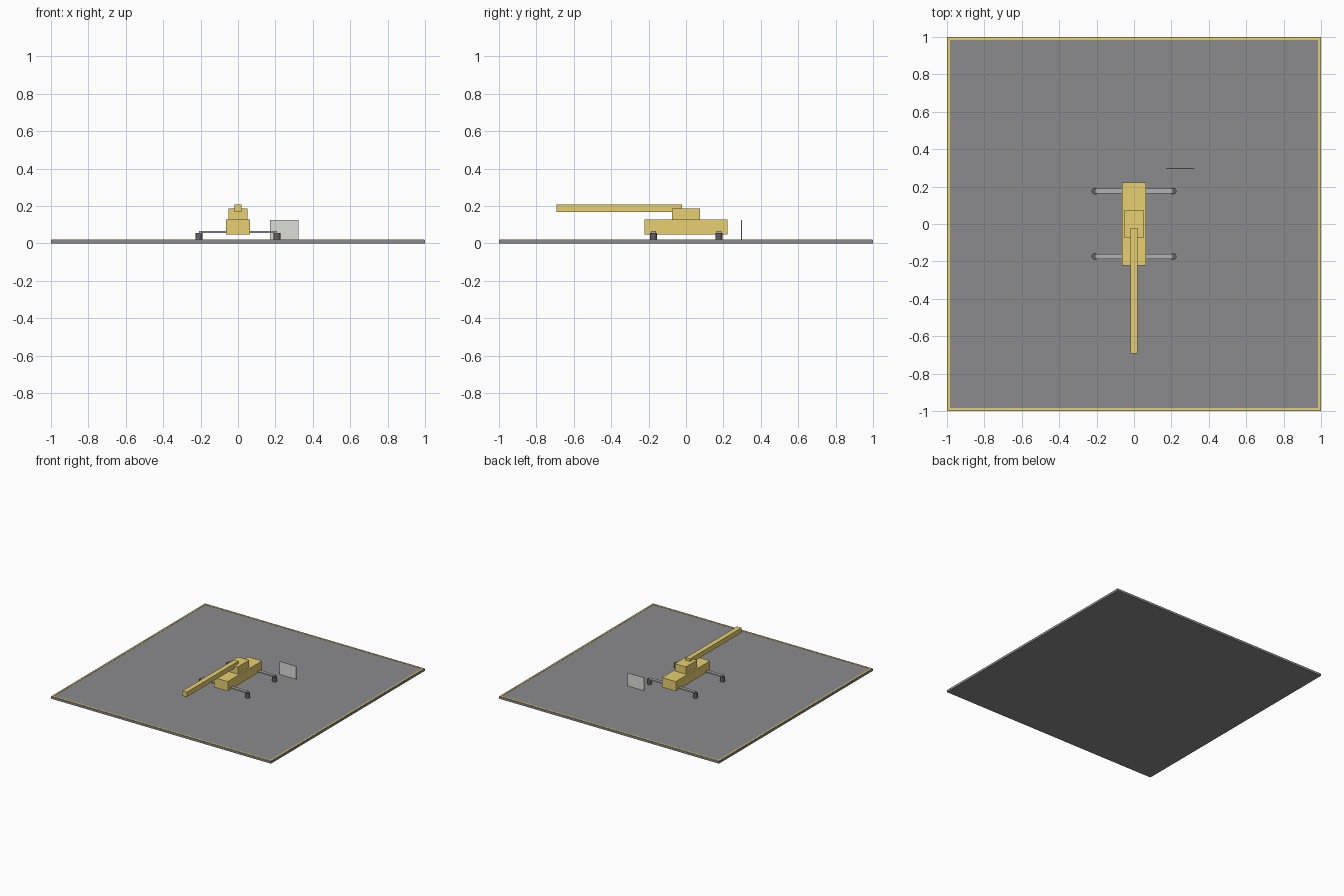
import bpy
from mathutils import Vector

if "Cube" in bpy.data.objects:
    bpy.data.objects.remove(bpy.data.objects["Cube"])


def material(name, rgb):
    m = bpy.data.materials.new(name)
    m.diffuse_color = (*rgb, 1)
    m.use_nodes = True
    m.node_tree.nodes["Principled BSDF"].inputs["Base Color"].default_value = m.diffuse_color
    return m


YELLOW = material("yellow_paint", (0.80, 0.63, 0.16))
ASPHALT = material("asphalt", (0.26, 0.26, 0.27))
STEEL = material("steel", (0.45, 0.45, 0.46))
RUBBER = material("dark_pad", (0.12, 0.12, 0.13))
PANEL = material("panel_white", (0.72, 0.72, 0.68))


def box(name, lo, hi, mat):
    lo, hi = Vector(lo), Vector(hi)
    bpy.ops.mesh.primitive_cube_add(size=1, location=(lo + hi) / 2)
    o = bpy.context.object
    o.name = name
    o.scale = hi - lo
    bpy.ops.object.transform_apply(location=False, rotation=False, scale=True)
    o.data.materials.append(mat)
    return o


# ground pad with a thin painted border
box("ground_pad", (-1, -1, 0), (1, 1, 0.018), ASPHALT)
for s, side in ((-1, "a"), (1, "b")):
    e = sorted((s * 0.984, s * 0.996))
    box("border_x_" + side, (e[0], -0.996, 0.017), (e[1], 0.996, 0.020), YELLOW)
    box("border_y_" + side, (-0.984, e[0], 0.017), (0.984, e[1], 0.020), YELLOW)

# crane: chassis, upper housing and boom
box("chassis", (-0.063, -0.223, 0.048), (0.063, 0.223, 0.127), YELLOW)
box("upper_housing", (-0.05, -0.074, 0.127), (0.05, 0.074, 0.187), YELLOW)
box("boom", (-0.02, -0.693, 0.168), (0.02, -0.022, 0.208), YELLOW)

# outriggers with round feet at both ends
for y, end in ((-0.174, "front"), (0.176, "rear")):
    box(end + "_outrigger_beam", (-0.208, y - 0.013, 0.056),
        (0.208, y + 0.013, 0.066), STEEL)
    for s, side in ((-1, "left"), (1, "right")):
        bpy.ops.mesh.primitive_cylinder_add(vertices=16, radius=0.018, depth=0.040,
                                            location=(s * 0.209, y, 0.037))
        foot = bpy.context.object
        foot.name = f"{end}_{side}_outrigger_foot"
        foot.data.materials.append(RUBBER)
        bpy.ops.object.shade_smooth_by_angle()

# upright sign panel behind the crane
box("sign_panel", (0.172, 0.294, 0.018), (0.323, 0.299, 0.125), PANEL)
